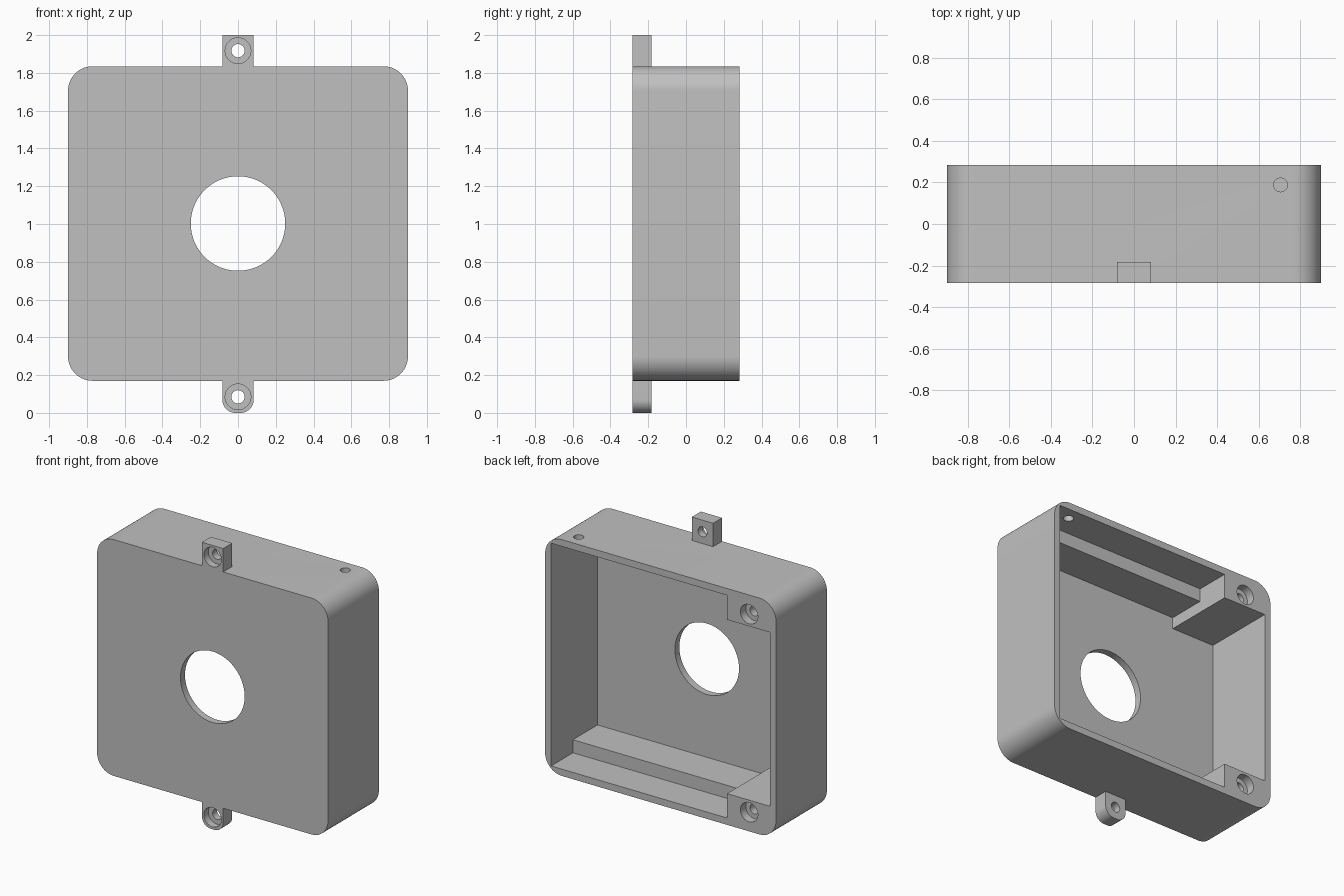
import bpy
import bmesh
import math
from mathutils import Matrix

if "Cube" in bpy.data.objects:
    bpy.data.objects.remove(bpy.data.objects["Cube"], do_unlink=True)

grey = bpy.data.materials.new("light_grey")
grey.use_nodes = True
grey.diffuse_color = (0.53, 0.53, 0.53, 1)
grey.node_tree.nodes["Principled BSDF"].inputs["Base Color"].default_value = grey.diffuse_color

FRONT, BACK = -0.283, 0.283
LOW, HIGH = 0.17, 1.835      # case bottom and top
HALF = 0.9                   # case half width
WALL = 0.047
MID = (LOW + HIGH) / 2


def prism(name, outline, y0, y1):
    """Solid made by extruding an x-z outline from y0 to y1."""
    bm = bmesh.new()
    face = bm.faces.new([bm.verts.new((x, y0, z)) for x, z in outline])
    extruded = bmesh.ops.extrude_face_region(bm, geom=[face])["geom"]
    moved = [v for v in extruded if isinstance(v, bmesh.types.BMVert)]
    bmesh.ops.translate(bm, verts=moved, vec=(0, y1 - y0, 0))
    bmesh.ops.recalc_face_normals(bm, faces=bm.faces)
    mesh = bpy.data.meshes.new(name)
    bm.to_mesh(mesh)
    bm.free()
    mesh.materials.append(grey)
    obj = bpy.data.objects.new(name, mesh)
    bpy.context.collection.objects.link(obj)
    return obj


def circle(x, z, r, steps=48):
    return [(x + r * math.cos(math.tau * i / steps), z + r * math.sin(math.tau * i / steps))
            for i in range(steps)]


def rounded(x0, x1, z0, z1, radii, steps=14):
    """Rectangle outline; radii run top right, top left, bottom left, bottom right."""
    points = []
    for k, (x, z, sx, sz) in enumerate([(x1, z1, -1, -1), (x0, z1, 1, -1),
                                        (x0, z0, 1, 1), (x1, z0, -1, 1)]):
        r = radii[k]
        if r == 0:
            points.append((x, z))
            continue
        for i in range(steps + 1):
            a = (k + i / steps) * math.pi / 2
            points.append((x + sx * r + r * math.cos(a), z + sz * r + r * math.sin(a)))
    return points


def cut(target, cutter):
    """Subtract the cutter from the target, then discard it."""
    cutter.hide_render = True
    mod = target.modifiers.new("cut", "BOOLEAN")
    mod.operation = "DIFFERENCE"
    mod.solver = "EXACT"
    mod.object = cutter
    bpy.context.view_layer.objects.active = target
    bpy.ops.object.modifier_apply(modifier=mod.name)
    bpy.data.objects.remove(cutter, do_unlink=True)


def cavity(margin, y0, y1):
    """Inner space with two corner screw blocks left standing on one side."""
    side, step = HALF - WALL, -0.518
    z0, z1 = LOW + margin, HIGH - margin
    b0, b1 = LOW + 0.22, HIGH - 0.22
    return prism("cavity_cutter", [(side, z0), (side, z1), (step, z1), (step, b1),
                                   (-side, b1), (-side, b0), (step, b0), (step, z0)], y0, y1)


# Case shell: the open rear space, then the narrower space between the ledges
case = prism("case", rounded(-HALF, HALF, LOW, HIGH, [0.13] * 4), FRONT, BACK)
cut(case, cavity(0.048, 0.04, BACK + 0.1))
cut(case, cavity(0.14, FRONT + 0.05, 0.06))

# Large round opening in the front panel
cut(case, prism("opening_cutter", circle(0, MID, 0.25, 96), FRONT - 0.1, 0))

# Counterbored screw holes in the corner blocks
for z in (LOW + 0.135, HIGH - 0.135):
    cut(case, prism("counterbore_cutter", circle(-0.69, z, 0.068), BACK - 0.06, BACK + 0.1))
    cut(case, prism("pilot_cutter", circle(-0.69, z, 0.035), -0.1, BACK))

# Small cable hole through the top wall
cable = prism("cable_cutter", circle(0, 0, 0.033), -0.1, 0.1)
cable.data.transform(Matrix.Translation((0.705, 0.188, HIGH)) @ Matrix.Rotation(math.pi / 2, 4, "X"))
cut(case, cable)

# Mounting tabs: square one on top, rounded one below
parts = [case]
for name, z0, z1, r in (("top_tab", HIGH, 2, 0), ("bottom_tab", 0, LOW, 0.07)):
    tab = prism(name, rounded(-0.083, 0.083, z0, z1, [0, 0, r, r]), FRONT, -0.183)
    z = (z0 + z1) / 2
    cut(tab, prism("counterbore_cutter", circle(0, z, 0.068), FRONT - 0.1, FRONT + 0.05))
    cut(tab, prism("screw_cutter", circle(0, z, 0.035), FRONT, 0))
    parts.append(tab)

# Smooth the rounded surfaces, keep the edges sharp
bpy.ops.object.select_all(action="DESELECT")
for obj in parts:
    obj.select_set(True)
bpy.context.view_layer.objects.active = case
bpy.ops.object.shade_smooth_by_angle(angle=math.radians(30))
